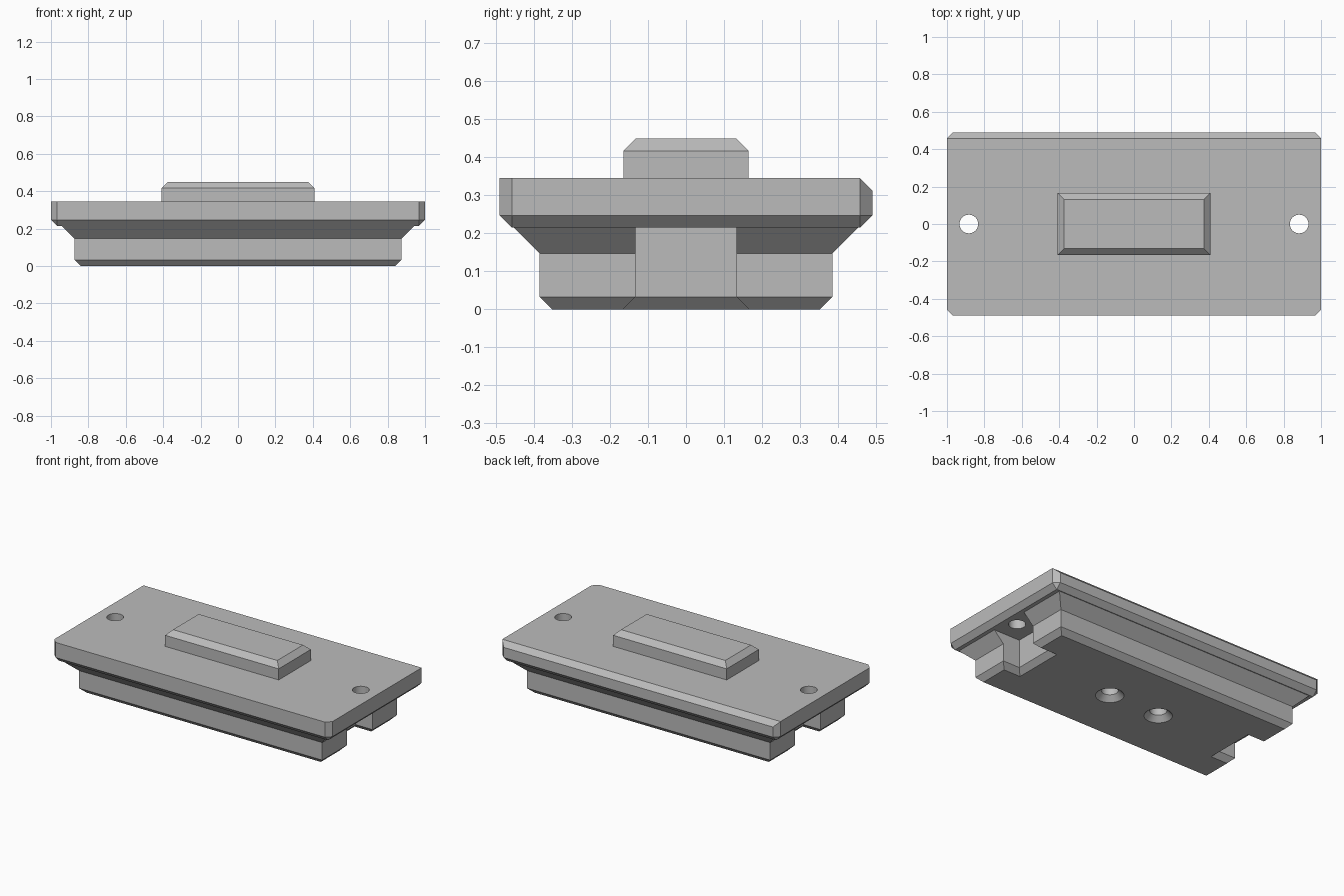
import bpy
import bmesh
from math import cos, sin, tau

cube = bpy.data.objects.get("Cube")
if cube:
    bpy.data.objects.remove(cube, do_unlink=True)

grey = bpy.data.materials.new("plain_grey")
grey.use_nodes = True
grey.diffuse_color = (0.5, 0.5, 0.5, 1)
grey.node_tree.nodes["Principled BSDF"].inputs["Base Color"].default_value = (0.5, 0.5, 0.5, 1)


def finish(name, bm):
    bmesh.ops.recalc_face_normals(bm, faces=bm.faces)
    mesh = bpy.data.meshes.new(name)
    bm.to_mesh(mesh)
    bm.free()
    mesh.materials.append(grey)
    obj = bpy.data.objects.new(name, mesh)
    bpy.context.collection.objects.link(obj)
    return obj


def loft(name, rings):
    """Closed solid through a stack of equal-sized point rings."""
    bm = bmesh.new()
    loops = [[bm.verts.new(p) for p in ring] for ring in rings]
    for low, high in zip(loops, loops[1:]):
        for i in range(len(low)):
            j = (i + 1) % len(low)
            bm.faces.new((low[i], low[j], high[j], high[i]))
    bm.faces.new(loops[0])
    bm.faces.new(loops[-1])
    return finish(name, bm)


def box_stack(name, sections, cx=0):
    corners = ((-1, -1), (1, -1), (1, 1), (-1, 1))
    return loft(name, [[(cx + a * hx, b * hy, z) for a, b in corners]
                       for hx, hy, z in sections])


def round_stack(name, sections, cx, sides=32):
    return loft(name, [[(cx + r * cos(tau * i / sides), r * sin(tau * i / sides), z)
                        for i in range(sides)] for r, z in sections])


def combine(target, tool, operation):
    """Apply a boolean and discard the tool."""
    mod = target.modifiers.new(operation.lower(), 'BOOLEAN')
    mod.operation = operation
    mod.solver = 'EXACT'
    mod.object = tool
    bpy.context.view_layer.objects.active = target
    bpy.ops.object.modifier_apply(modifier=mod.name)
    bpy.data.objects.remove(tool, do_unlink=True)


# Lower body with chamfered foot and flared skirt running into the plate
body = box_stack("mounting_base", [(0.842, 0.352, 0), (0.875, 0.385, 0.033),
                                   (0.875, 0.385, 0.147), (0.943, 0.453, 0.215),
                                   (0.943, 0.453, 0.25)])

# Open slots at both ends, with chamfered lower edges
for side in (-1, 1):
    slot = box_stack("slot_cutter", [(0.483, 0.216, -0.05), (0.4, 0.133, 0.033),
                                     (0.4, 0.133, 0.23)], cx=side * 1.155)
    combine(body, slot, 'DIFFERENCE')

# Plate: clipped corners, chamfered underside, chamfered back top edge
X, Y, C, LOW, TOP = 1.0, 0.49, 0.032, 0.215, 0.345
bm = bmesh.new()
for a in (-1, 1):
    for b in (-1, 1):
        back_drop = C if b > 0 else 0
        for x, y, z in ((X - C, Y - C, LOW), (X - C, Y, LOW + C), (X, Y - C, LOW + C),
                        (X - C, Y, TOP - back_drop), (X, Y - C, TOP)):
            bm.verts.new((a * x, b * y, z))
bmesh.ops.convex_hull(bm, input=bm.verts)
bmesh.ops.dissolve_limit(bm, angle_limit=0.01, verts=bm.verts, edges=bm.edges)
combine(body, finish("plate", bm), 'UNION')

# Raised block on top of the plate
block = box_stack("raised_block", [(0.408, 0.165, 0.32), (0.408, 0.165, 0.417),
                                   (0.375, 0.132, 0.45)])
combine(body, block, 'UNION')

# Through holes at the ends and countersunk blind holes underneath
for side in (-1, 1):
    combine(body, round_stack("through_cutter", [(0.05, 0.1), (0.05, 0.5)],
                              side * 0.883), 'DIFFERENCE')
    combine(body, round_stack("countersink_cutter", [(0.116, -0.033), (0.05, 0.033),
                                                     (0.05, 0.3)],
                              side * 0.183), 'DIFFERENCE')

# Smooth hole walls, sharp edges elsewhere
bpy.ops.object.select_all(action='DESELECT')
body.select_set(True)
bpy.context.view_layer.objects.active = body
bpy.ops.object.shade_smooth_by_angle(angle=0.4)
